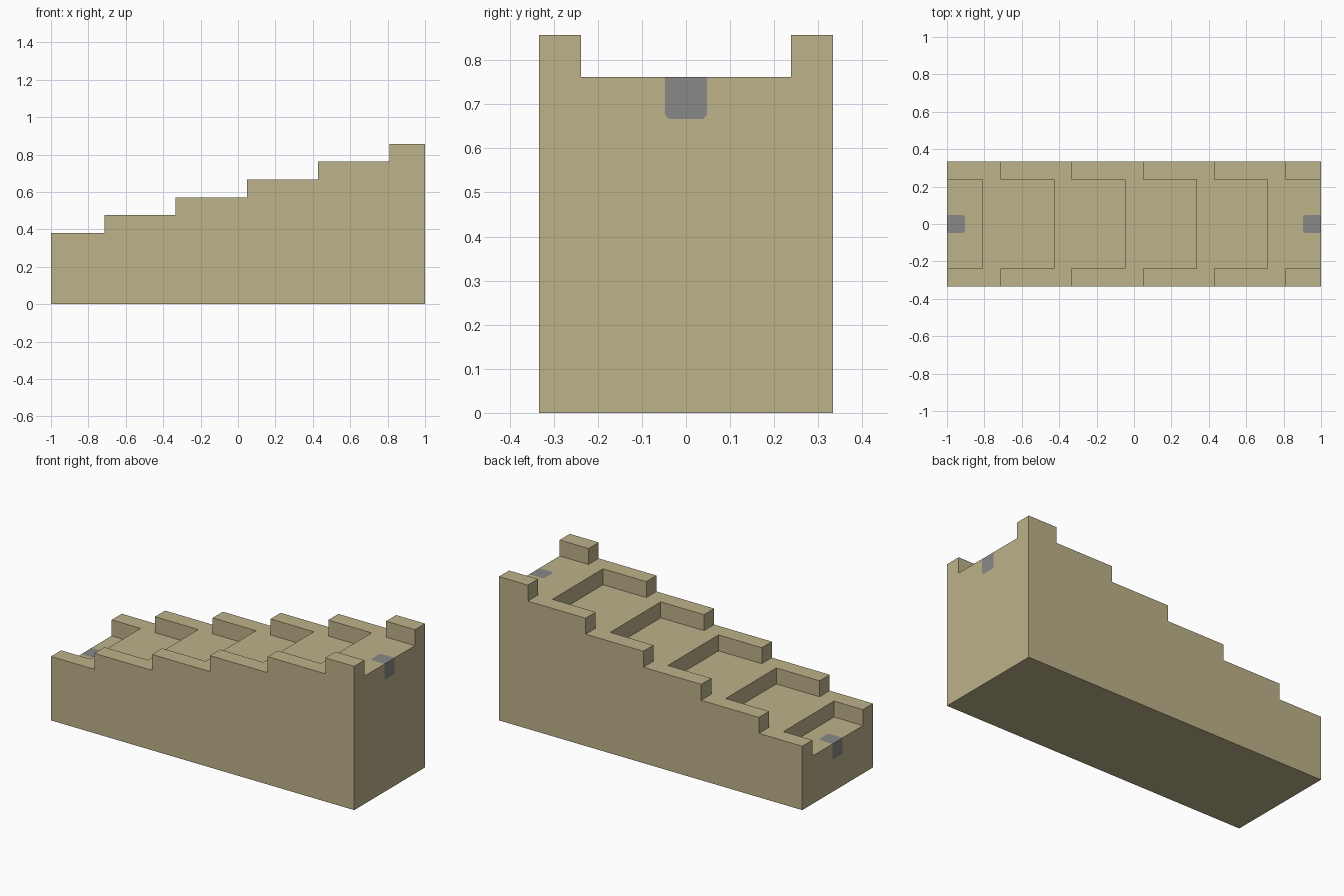
import bpy
import bmesh

if "Cube" in bpy.data.objects:
    bpy.data.objects.remove(bpy.data.objects["Cube"])

UNIT = 2 / 21
LENGTH, HEIGHT = 21, 9
Y_EDGES = [0, 1, 3, 4, 6, 7]   # rail, tread, marker strip, tread, rail
RAILS, MIDDLE = (0, 4), 2


def material(name, colour):
    mat = bpy.data.materials.new(name)
    mat.use_nodes = True
    mat.diffuse_color = colour
    mat.node_tree.nodes["Principled BSDF"].inputs["Base Color"].default_value = colour
    return mat


def column_height(i, j):
    # Rails step up one unit behind and above the tread
    return 4 + (i + 1) // 4 if j in RAILS else 3 + (i + 2) // 4


def solid(i, j, k):
    return 0 <= i < LENGTH and 0 <= j < 5 and 0 <= k < column_height(i, j)


def position(i, j, k):
    return ((i - LENGTH / 2) * UNIT, (Y_EDGES[j] - 3.5) * UNIT, k * UNIT)


bm = bmesh.new()
verts = {}


def corner(cell):
    if cell not in verts:
        verts[cell] = bm.verts.new(position(*cell))
    return verts[cell]


def add_side(cell, axis, side):
    # One exposed face of a block
    a, b = [n for n in range(3) if n != axis]
    loop = []
    for da, db in ((0, 0), (1, 0), (1, 1), (0, 1)):
        point = list(cell)
        point[axis] += side
        point[a] += da
        point[b] += db
        loop.append(corner(tuple(point)))
    face = bm.faces.new(loop)
    # Grey connector marks wrap over the tread at both ends
    i, j, k = cell
    at_end = i in (0, LENGTH - 1) and j == MIDDLE
    if at_end and k == column_height(i, j) - 1:
        face.material_index = 1


# Stepped ramp shell
for i in range(LENGTH):
    for j in range(5):
        for k in range(HEIGHT):
            if not solid(i, j, k):
                continue
            for axis in range(3):
                for side in (0, 1):
                    near = [i, j, k]
                    near[axis] += 2 * side - 1
                    if not solid(*near):
                        add_side((i, j, k), axis, side)
bmesh.ops.recalc_face_normals(bm, faces=bm.faces[:])

# Clipped corners on the connector marks
tips = [v for v in bm.verts
        if sum(f.material_index for f in v.link_faces) == 1]
bmesh.ops.bevel(bm, geom=tips, offset=0.01, segments=1,
                affect='VERTICES', material=0)

# Merge flat areas
bmesh.ops.dissolve_limit(bm, angle_limit=0.01, verts=bm.verts[:],
                         edges=bm.edges[:], delimit={'MATERIAL'})

mesh = bpy.data.meshes.new("stepped_ramp")
bm.to_mesh(mesh)
bm.free()
mesh.materials.append(material("sand_tan", (0.509, 0.445, 0.254, 1)))
mesh.materials.append(material("connector_grey", (0.246, 0.246, 0.25, 1)))
ramp = bpy.data.objects.new("stepped_ramp", mesh)
bpy.context.collection.objects.link(ramp)
